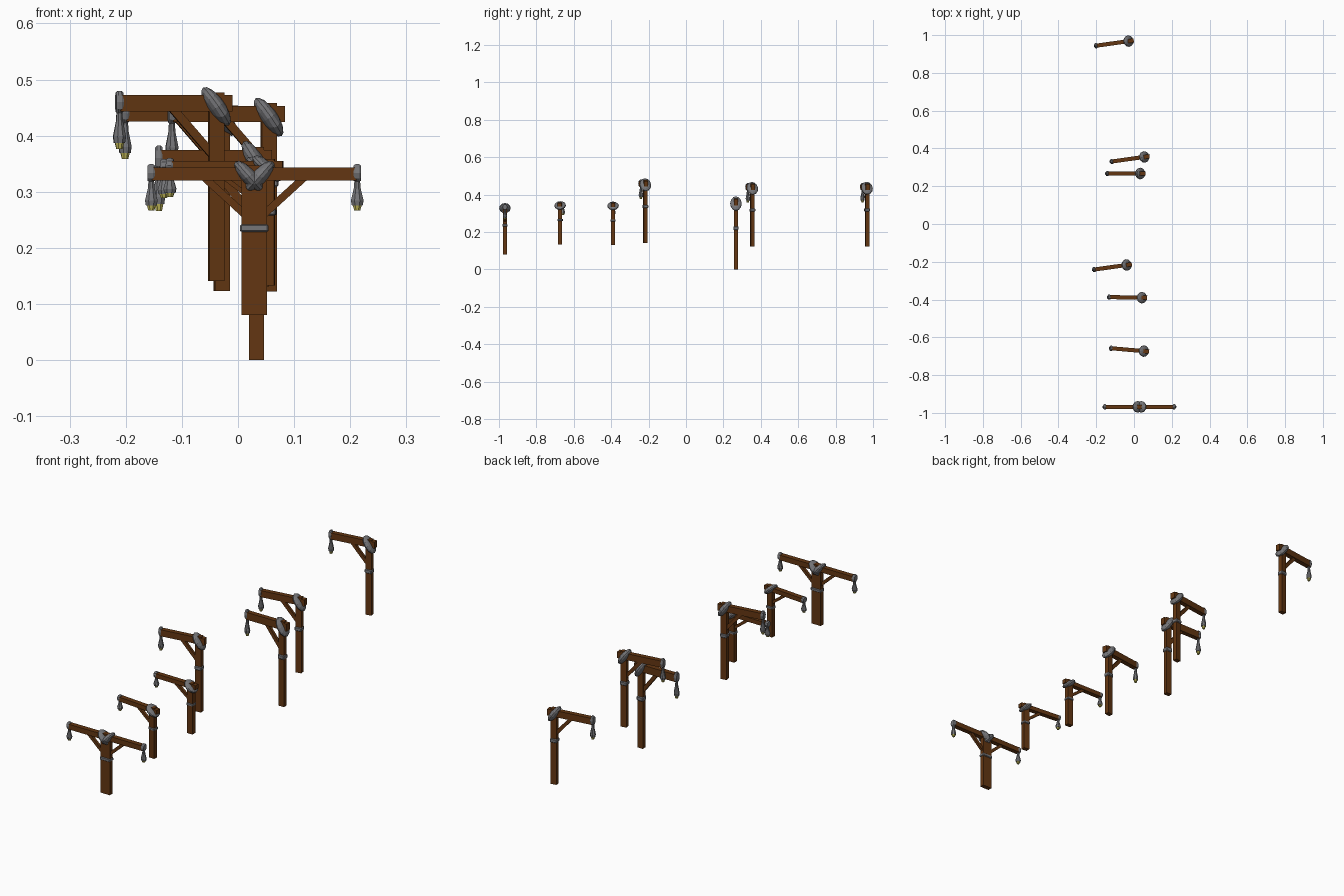
import bpy, bmesh, math
from mathutils import Matrix, Vector

if "Cube" in bpy.data.objects:
    bpy.data.objects.remove(bpy.data.objects["Cube"])


def material(name, rgb):
    m = bpy.data.materials.new(name)
    m.diffuse_color = (*rgb, 1)
    m.use_nodes = True
    m.node_tree.nodes["Principled BSDF"].inputs["Base Color"].default_value = m.diffuse_color
    return m


WOOD = material("brown wood", (0.125, 0.037, 0.006))
METAL = material("grey metal", (0.18, 0.18, 0.19))
GLOW = material("yellow glass", (0.56, 0.50, 0.10))


def finish(name, bm, mat, place):
    bmesh.ops.transform(bm, matrix=place, verts=bm.verts)
    bmesh.ops.recalc_face_normals(bm, faces=bm.faces)
    me = bpy.data.meshes.new(name)
    bm.to_mesh(me)
    bm.free()
    me.materials.append(mat)
    ob = bpy.data.objects.new(name, me)
    bpy.context.collection.objects.link(ob)


def box(name, centre, size, mat, place, tilt=0.0, bevel=0.0):
    bm = bmesh.new()
    bmesh.ops.create_cube(bm, size=1)
    bmesh.ops.transform(bm, matrix=Matrix.Diagonal((*size, 1)), verts=bm.verts)
    if bevel:
        bmesh.ops.bevel(bm, geom=bm.edges[:], offset=bevel, segments=1, affect='EDGES')
    local = Matrix.Translation(centre) @ Matrix.Rotation(tilt, 4, 'Y')
    finish(name, bm, mat, place @ local)


def lathe(name, profile, sides, mat, place):
    """Closed solid turned around local z from (radius, z) points."""
    bm = bmesh.new()
    rings = []
    for r, z in profile:
        rings.append([bm.verts.new((r * math.cos(2 * math.pi * (i + .5) / sides),
                                    r * math.sin(2 * math.pi * (i + .5) / sides), z))
                      for i in range(sides)])
    for a, b in zip(rings, rings[1:]):
        for i in range(sides):
            j = (i + 1) % sides
            bm.faces.new((a[i], a[j], b[j], b[i]))
    bm.faces.new(rings[0])
    bm.faces.new(rings[-1])
    finish(name, bm, mat, place)


def street_lamp(x, y, base, angle, height):
    """Lamp with its arm pointing to -x before being turned by angle."""
    P = (Matrix.Translation((x, y, base)) @ Matrix.Rotation(math.radians(angle), 4, 'Z')
         @ Matrix.Diagonal((1, 1, height, 1)))
    T = Matrix.Translation
    # wooden frame
    box("post", (0, 0, .168), (.027, .020, .336), WOOD, P)
    box("arm", (-.0725, 0, .3165), (.201, .0215, .029), WOOD, P)
    a, b = Vector((-.079, 0, .308)), Vector((-.004, 0, .222))
    d = b - a
    box("brace", (a + b) / 2, (d.length, .012, .015), WOOD, P, tilt=math.atan2(-d.z, d.x))
    # metal band round the post
    box("post_band", (0, 0, .195), (.032, .028, .017), METAL, P, bevel=.003)
    # slanted binding round the joint of post and arm
    bm = bmesh.new()
    bmesh.ops.create_uvsphere(bm, u_segments=12, v_segments=8, radius=1)
    bmesh.ops.transform(bm, matrix=Matrix.Diagonal((.041, .031, .0155, 1)), verts=bm.verts)
    finish("joint_binding", bm, METAL,
           P @ T((0, 0, .311)) @ Matrix.Rotation(math.radians(55), 4, 'Y'))
    # cap on the arm end
    cap = P @ T((-.174, 0, .3185)) @ Matrix.Rotation(math.pi / 2, 4, 'Y') @ Matrix.Diagonal((1, .66, 1, 1))
    lathe("arm_cap", [(.018, -.0065), (.0212, -.003), (.0212, .003), (.018, .0065)], 10, METAL, cap)
    # hanging lamp shade and glass
    hang = P @ T((-.174, 0, 0))
    lathe("lamp_shade", [(.0055, .302), (.0065, .285), (.0122, .257), (.0105, .246)], 8, METAL, hang)
    lathe("lamp_glass", [(.0088, .247), (.0058, .235)], 8, GLOW, hang)


# x, y, base height, turn in degrees, height factor
for spec in [(-.0290, .968, .123, 8, 1.0),
             (.0545, .355, .122, 8, 1.0),
             (.0330, .267, .000, 0, 1.13),
             (-.0390, -.217, .141, 8, 1.0),
             (.0420, -.390, .131, -1, .67),
             (.0520, -.673, .133, -5, .67),
             (.0195, -.968, .080, 0, .795),      # double lamp, left half
             (.0385, -.968, .080, 180, .795)]:   # double lamp, right half
    street_lamp(*spec)
